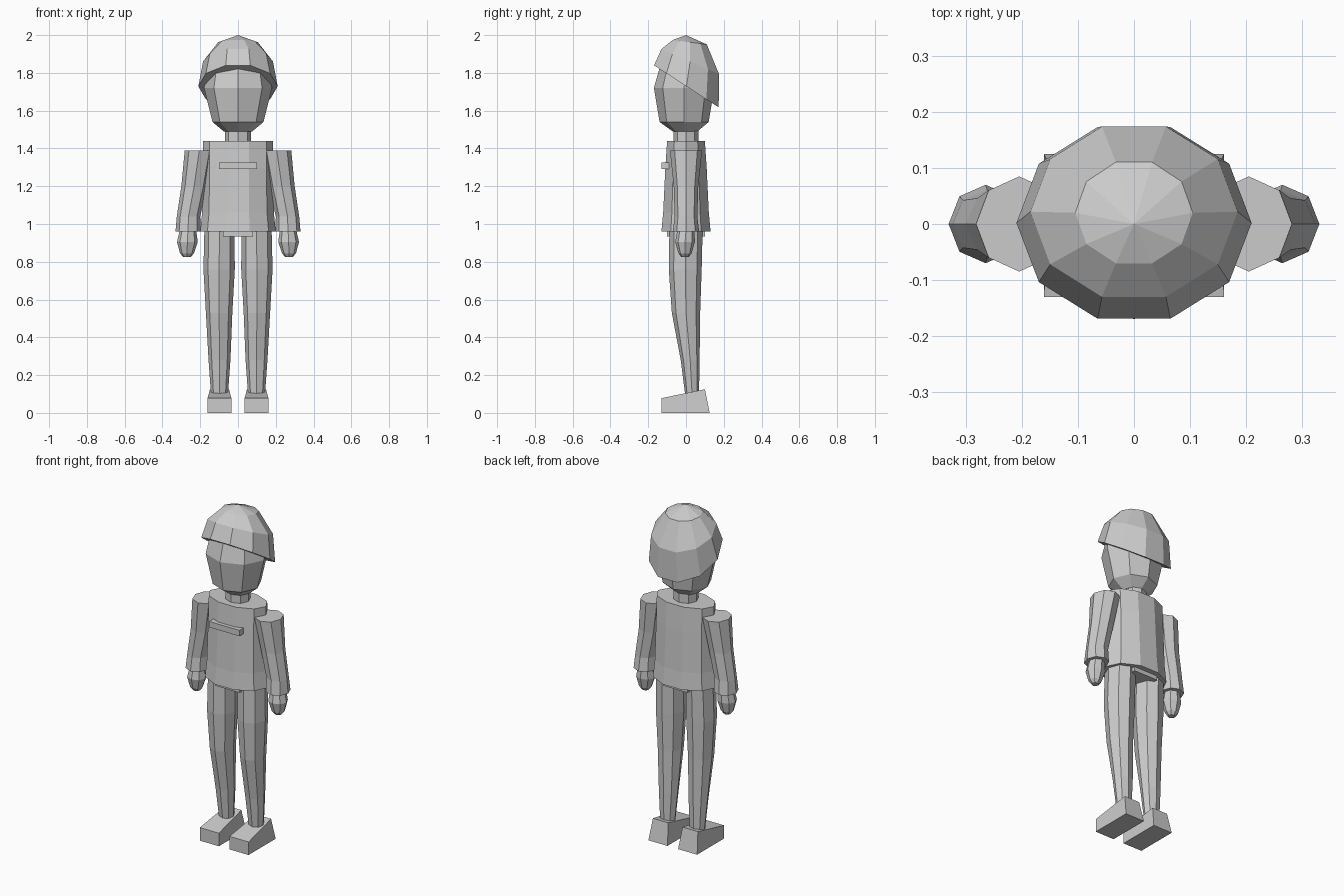
import bpy, bmesh
from math import sin, cos, tau

if "Cube" in bpy.data.objects:
    bpy.data.objects.remove(bpy.data.objects["Cube"])

grey = bpy.data.materials.new("light grey")
grey.use_nodes = True
colour = (0.6, 0.6, 0.6, 1)
grey.diffuse_color = colour
grey.node_tree.nodes["Principled BSDF"].inputs["Base Color"].default_value = colour


def finish(name, bm):
    bmesh.ops.recalc_face_normals(bm, faces=bm.faces)
    mesh = bpy.data.meshes.new(name)
    bm.to_mesh(mesh)
    bm.free()
    mesh.materials.append(grey)
    ob = bpy.data.objects.new(name, mesh)
    bpy.context.collection.objects.link(ob)
    return ob


def loft(name, rings, sides=8, apex=None, side=1):
    """Rings are (z, centre x, centre y, radius x, radius y, slope of z along y)."""
    bm = bmesh.new()
    loops = []
    for z, cx, cy, rx, ry, *tilt in rings:
        loop = []
        for i in range(sides):
            a = tau * i / sides
            y = cy + ry * sin(a)
            loop.append(bm.verts.new((side * (cx + rx * cos(a)), y, z + (tilt[0] * y if tilt else 0))))
        loops.append(loop)
    for low, high in zip(loops, loops[1:]):
        for i in range(sides):
            j = (i + 1) % sides
            bm.faces.new((low[i], low[j], high[j], high[i]))
    bm.faces.new(loops[0])
    if apex:
        tip = bm.verts.new(apex)
        for i in range(sides):
            bm.faces.new((loops[-1][i], loops[-1][(i + 1) % sides], tip))
    else:
        bm.faces.new(loops[-1])
    return finish(name, bm)


def box(name, low, high):
    bm = bmesh.new()
    bmesh.ops.create_cube(bm, size=1)
    for v in bm.verts:
        v.co = [(a + b) / 2 + c * (b - a) for a, b, c in zip(low, high, v.co)]
    return finish(name, bm)


# Head, neck and tilted cap
loft("head", [(1.49, 0, -0.005, 0.075, 0.065), (1.54, 0, -0.01, 0.135, 0.13),
              (1.72, 0, -0.01, 0.18, 0.16), (1.86, 0, 0, 0.155, 0.13)])
loft("neck", [(1.42, 0, 0, 0.07, 0.065), (1.51, 0, 0, 0.07, 0.065)])
loft("cap", [(1.73, 0, 0.002, 0.21, 0.18, -0.65), (1.87, 0, 0.022, 0.185, 0.16, -0.43),
             (1.965, 0, 0.02, 0.105, 0.095, -0.13)], sides=10, apex=(0, 0, 2))

# Jacket body, chest badge bar and hips
loft("torso", [(0.96, 0, 0, 0.2, 0.137), (1.06, 0, 0, 0.19, 0.127),
               (1.3, 0, 0, 0.185, 0.115), (1.44, 0, 0, 0.185, 0.105)], sides=10)
box("chest_bar", (-0.1, -0.13, 1.29), (0.1, -0.09, 1.325))
box("hips", (-0.08, -0.1, 0.935), (0.08, 0.1, 0.98))

# Limbs on both sides
for label, s in (("left", 1), ("right", -1)):
    loft(label + "_sleeve", [(0.96, 0.265, 0, 0.066, 0.07), (1.04, 0.262, 0, 0.062, 0.06),
                             (1.2, 0.232, 0, 0.068, 0.065), (1.39, 0.205, 0, 0.077, 0.085)], side=s)
    loft(label + "_hand", [(0.825, 0.27, -0.005, 0.02, 0.02), (0.845, 0.27, -0.005, 0.037, 0.035),
                           (0.905, 0.268, -0.005, 0.055, 0.052), (0.97, 0.265, 0, 0.043, 0.045)], side=s)
    loft(label + "_leg", [(0.1, 0.098, 0.032, 0.045, 0.037), (0.28, 0.098, 0.022, 0.058, 0.05),
                          (0.53, 0.1, 0, 0.07, 0.075), (0.76, 0.1, -0.004, 0.083, 0.087),
                          (0.97, 0.098, 0, 0.08, 0.088)], side=s)

    # Wedge-shaped shoe, taller and narrower at the heel
    shoe = box(label + "_shoe", (s * 0.098 - 0.063, -0.13, 0), (s * 0.098 + 0.063, 0.125, 0.125))
    for v in shoe.data.vertices:
        if v.co.z > 0.1:
            if v.co.y < 0:
                v.co.z = 0.078
            else:
                v.co.y = 0.1
                v.co.x = s * 0.098 + (v.co.x - s * 0.098) * 0.8
